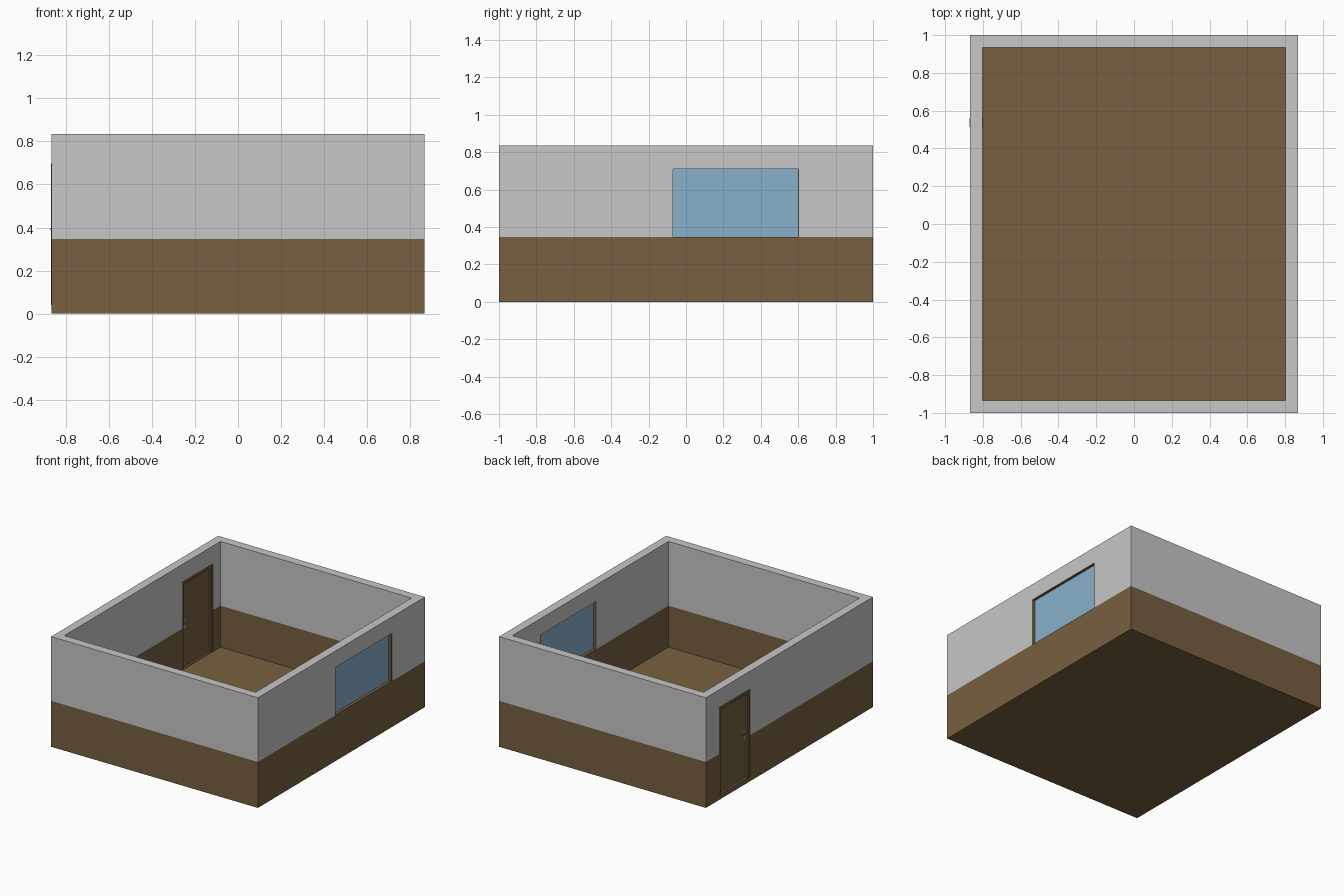
import bpy, bmesh, math
from mathutils import Matrix

if "Cube" in bpy.data.objects:
    bpy.data.objects.remove(bpy.data.objects["Cube"])

def srgb(r, g, b):
    lin = lambda c: c / 12.92 if c <= 0.04045 else ((c + 0.055) / 1.055) ** 2.4
    return tuple(lin(v / 255) for v in (r, g, b)) + (1.0,)

def material(name, rgb):
    m = bpy.data.materials.new(name)
    m.diffuse_color = srgb(*rgb)
    m.use_nodes = True
    m.node_tree.nodes["Principled BSDF"].inputs["Base Color"].default_value = m.diffuse_color
    return m

GREY = material("grey_plaster", (199, 199, 199))
BROWN = material("brown_wood", (119, 96, 64))
BLUE = material("blue_glass", (137, 176, 203))
METAL = material("handle_metal", (165, 165, 165))

def finish(bm, name, mat):
    me = bpy.data.meshes.new(name)
    bm.to_mesh(me)
    bm.free()
    ob = bpy.data.objects.new(name, me)
    bpy.context.collection.objects.link(ob)
    if mat:
        me.materials.append(mat)
    return ob

def box(name, lo, hi, mat=None, bevel=0.0):
    bm = bmesh.new()
    bmesh.ops.create_cube(bm, size=1)
    for v in bm.verts:
        v.co = [lo[i] + (v.co[i] + 0.5) * (hi[i] - lo[i]) for i in range(3)]
    if bevel:
        bmesh.ops.bevel(bm, geom=bm.edges[:], offset=bevel, segments=1, affect='EDGES')
    return finish(bm, name, mat)

def disc(name, x0, x1, y, z, r):
    bm = bmesh.new()
    bmesh.ops.create_cone(bm, cap_ends=True, segments=16, radius1=r, radius2=r, depth=abs(x1 - x0),
                          matrix=Matrix.Translation(((x0 + x1) / 2, y, z)) @ Matrix.Rotation(math.pi / 2, 4, 'Y'))
    return finish(bm, name, METAL)

# Main sizes
XO, YO, H = 0.867, 1.0, 0.835        # outer shell
XI, YI, FLOOR = 0.802, 0.935, 0.034  # inner faces
SPLIT = 0.348                        # top of the brown wainscot
WY0, WY1, WZ1 = -0.07, 0.604, 0.71   # window opening
DY0, DY1, DZ0, DZ1 = 0.473, 0.844, 0.038, 0.70  # door opening

# Room shell: hollowed box with door and window cut through
room = box("room_walls", (-XO, -YO, 0), (XO, YO, H), GREY)
room.data.materials.append(BROWN)
cutters = [
    box("room_cutter", (-XI, -YI, FLOOR), (XI, YI, 1.5)),
    box("window_cutter", (0.7, WY0, SPLIT), (1.0, WY1, WZ1)),
    box("door_cutter", (-1.0, DY0, DZ0), (-0.7, DY1, DZ1)),
]
for c in cutters:
    c.hide_render = True
    mod = room.modifiers.new(c.name, 'BOOLEAN')
    mod.operation, mod.solver, mod.object = 'DIFFERENCE', 'EXACT', c
bpy.context.view_layer.update()
cut = bpy.data.meshes.new_from_object(room.evaluated_get(bpy.context.evaluated_depsgraph_get()))
room.modifiers.clear()
for c in cutters:
    bpy.data.objects.remove(c)
cut.materials.clear()
cut.materials.append(GREY)
cut.materials.append(BROWN)
room.data = cut

# Paint: brown below the split line and inside the openings
bm = bmesh.new()
bm.from_mesh(cut)
bmesh.ops.bisect_plane(bm, geom=bm.verts[:] + bm.edges[:] + bm.faces[:], dist=1e-5,
                       plane_co=(0, 0, SPLIT), plane_no=(0, 0, 1))
for f in bm.faces:
    c = f.calc_center_median()
    reveal = XI + 0.005 < abs(c.x) < XO - 0.005 and abs(c.y) < 0.9 and c.z < H - 0.02
    f.material_index = 1 if c.z < SPLIT or reveal else 0
bm.to_mesh(cut)
bm.free()

# Window: pane set midway in the wall, with one slim jamb strip
box("window_pane", (0.823, WY0, SPLIT), (0.845, WY1, WZ1), BLUE)
box("window_jamb", (XI + 0.001, WY1 - 0.006, SPLIT), (XO - 0.001, WY1, WZ1), BROWN)

# Door frame: two posts and a head, flush with the wall
FW = 0.024
fx0, fx1 = -XO - 0.0005, -XI + 0.0005
box("door_post_near", (fx0, DY0, DZ0), (fx1, DY0 + FW, DZ1), BROWN, 0.003)
box("door_post_far", (fx0, DY1 - FW, DZ0), (fx1, DY1, DZ1), BROWN, 0.003)
box("door_head", (fx0, DY0, DZ1 - FW), (fx1, DY1, DZ1), BROWN, 0.003)

# Door leaf
box("door_leaf", (-0.851, DY0 + FW, DZ0), (-0.818, DY1 - FW, DZ1 - FW), BROWN)

# Handles on both sides: rose, spindle, lever and key plate
for side, face, d in (("outer", -0.851, -1), ("inner", -0.818, 1)):
    disc(side + "_handle_rose", face, face + d * 0.005, 0.522, 0.392, 0.015)
    disc(side + "_handle_spindle", face, face + d * 0.016, 0.522, 0.392, 0.006)
    disc(side + "_key_plate", face, face + d * 0.005, 0.522, 0.345, 0.013)
    a, b = sorted((face + d * 0.011, face + d * 0.019))
    box(side + "_handle_lever", (a, 0.512, 0.385), (b, 0.562, 0.399), METAL, 0.002)
